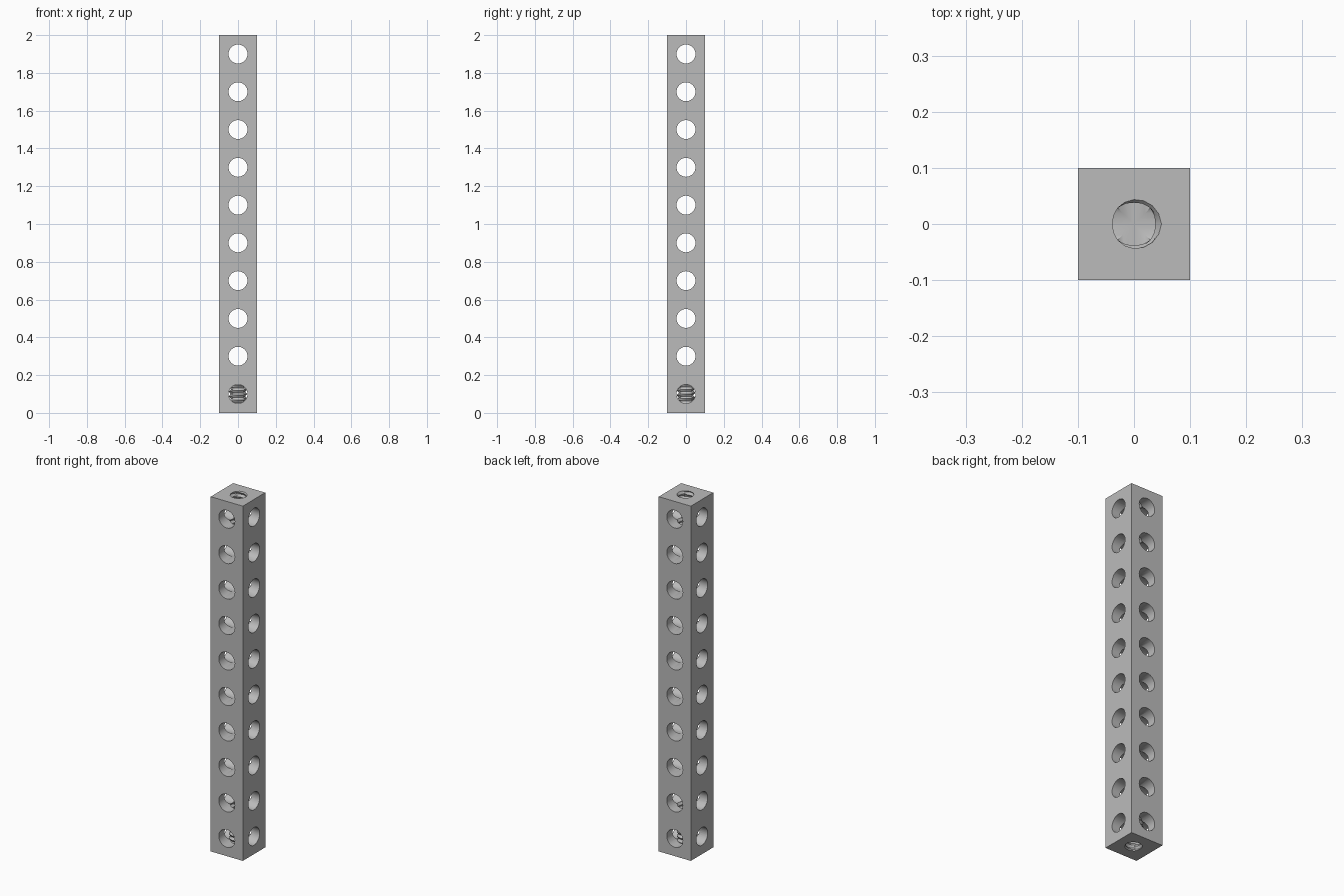
import bpy, bmesh, math
from mathutils import Matrix

cube = bpy.data.objects.get("Cube")
if cube:
    bpy.data.objects.remove(cube, do_unlink=True)

SIDE, LENGTH, HOLE_R, SPACING = 0.2, 2.0, 0.05, 0.2
PITCH, CORE_R, THREAD_R, DEPTH = 0.025, 0.038, 0.049, 0.30

metal = bpy.data.materials.new("plain grey")
metal.use_nodes = True
metal.diffuse_color = (0.5, 0.5, 0.5, 1)
metal.node_tree.nodes["Principled BSDF"].inputs["Base Color"].default_value = (0.5, 0.5, 0.5, 1)


def make_object(name, bm):
    bmesh.ops.recalc_face_normals(bm, faces=bm.faces)
    mesh = bpy.data.meshes.new(name)
    bm.to_mesh(mesh)
    bm.free()
    mesh.materials.append(metal)
    obj = bpy.data.objects.new(name, mesh)
    bpy.context.collection.objects.link(obj)
    return obj


def add_cross_hole(bm, z, axis):
    turn = Matrix.Rotation(math.pi / 2, 4, axis)
    bmesh.ops.create_cone(bm, cap_ends=True, segments=32, radius1=HOLE_R, radius2=HOLE_R,
                          depth=SIDE * 1.5, matrix=Matrix.Translation((0, 0, z)) @ turn)


def add_threaded_hole(bm, end_z, direction):
    """Helical tapped hole running inward from one end of the beam."""
    sides, step = 16, PITCH / 4
    count = round((DEPTH + PITCH) / step)
    rings = []
    for i in range(count + 1):
        d = i * step - PITCH                      # distance inside the end face
        ring = []
        for j in range(sides):
            a = 2 * math.pi * j / sides
            phase = (d / PITCH + j / sides) % 1
            r = CORE_R + (THREAD_R - CORE_R) * abs(2 * phase - 1)
            ring.append(bm.verts.new((r * math.cos(a), direction * r * math.sin(a),
                                      end_z - direction * d)))
        rings.append(ring)
    for lower, upper in zip(rings, rings[1:]):
        for j in range(sides):
            k = (j + 1) % sides
            bm.faces.new((lower[j], lower[k], upper[k]))
            bm.faces.new((lower[j], upper[k], upper[j]))
    # Flat outer cap and drill point
    for ring, d in ((rings[0], -PITCH), (rings[-1], DEPTH + 0.02)):
        tip = bm.verts.new((0, 0, end_z - direction * d))
        for j in range(sides):
            bm.faces.new((ring[j], ring[(j + 1) % sides], tip))


# Square beam
bm = bmesh.new()
bmesh.ops.create_cube(bm, size=1, matrix=Matrix.Translation((0, 0, LENGTH / 2))
                      @ Matrix.Diagonal((SIDE, SIDE, LENGTH, 1)))
beam = make_object("perforated_beam", bm)

# Cutters: two rows of cross holes, then a threaded hole in each end
cutters = []
for name, axis in (("front_holes", 'X'), ("side_holes", 'Y')):
    bm = bmesh.new()
    for i in range(10):
        add_cross_hole(bm, SPACING * (i + 0.5), axis)
    cutters.append(make_object(name, bm))
for name, z, direction in (("top_thread", LENGTH, 1), ("bottom_thread", 0, -1)):
    bm = bmesh.new()
    add_threaded_hole(bm, z, direction)
    cutters.append(make_object(name, bm))

bpy.context.view_layer.objects.active = beam
beam.select_set(True)
for cutter in cutters:
    cutter.hide_render = True
    mod = beam.modifiers.new(cutter.name, 'BOOLEAN')
    mod.operation, mod.solver, mod.object = 'DIFFERENCE', 'EXACT', cutter
    bpy.ops.object.modifier_apply(modifier=mod.name)
    bpy.data.objects.remove(cutter, do_unlink=True)

# Smooth hole walls, crisp edges
bpy.ops.object.select_all(action='DESELECT')
beam.select_set(True)
bpy.ops.object.shade_smooth_by_angle(angle=math.radians(30))
